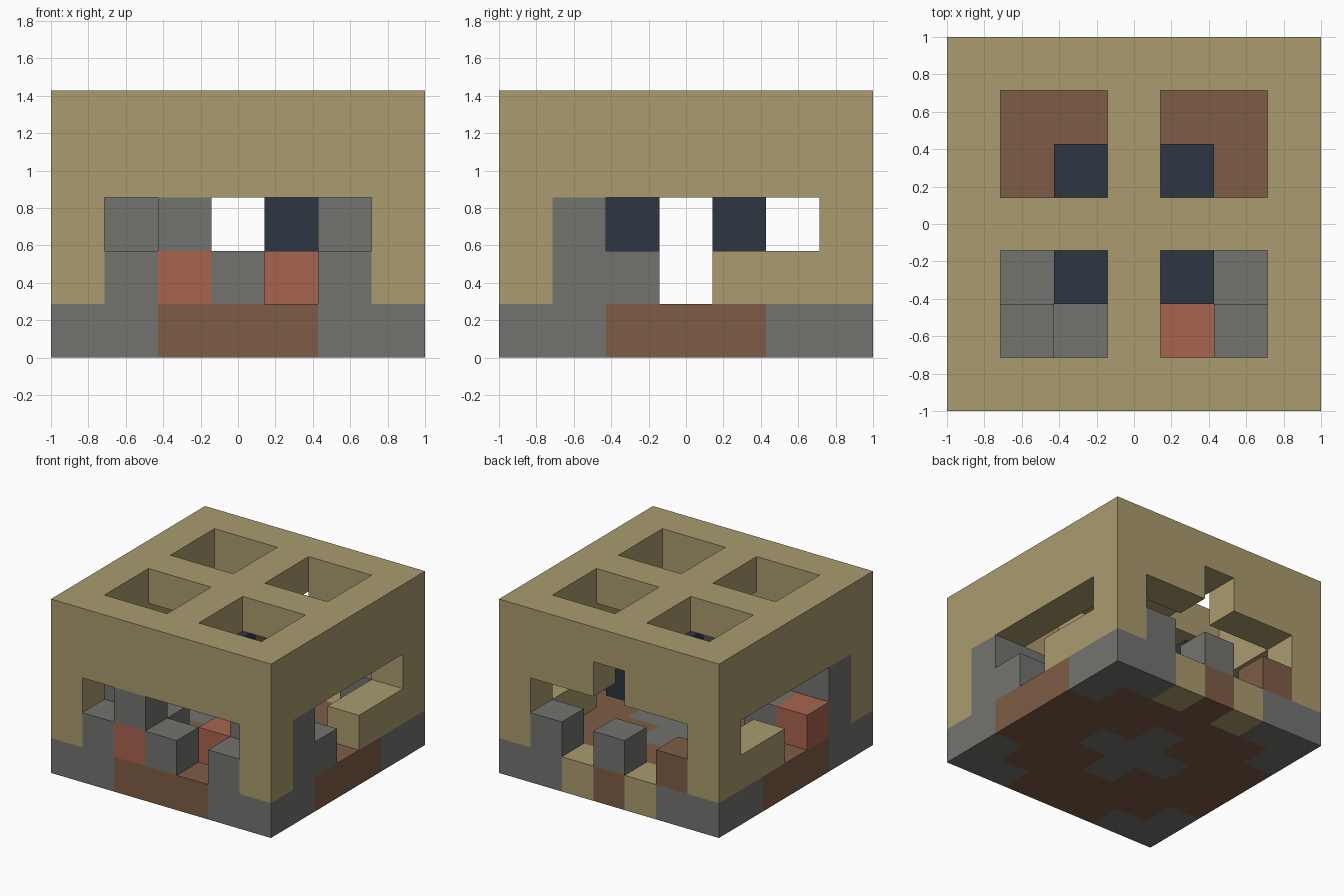
import bpy
import bmesh
from mathutils import Vector

N = 7               # cells along each side
CELL = 2 / N

default = bpy.data.objects.get("Cube")
if default:
    bpy.data.objects.remove(default, do_unlink=True)


def material(name, rgb):
    mat = bpy.data.materials.new(name)
    mat.use_nodes = True
    mat.diffuse_color = (*rgb, 1)
    bsdf = mat.node_tree.nodes["Principled BSDF"]
    bsdf.inputs["Base Color"].default_value = (*rgb, 1)
    bsdf.inputs["Roughness"].default_value = 0.9
    return mat


sand = material("sand", (0.402, 0.332, 0.156))
stone = material("stone grey", (0.171, 0.171, 0.159))
earth = material("earth brown", (0.209, 0.107, 0.061))
brick = material("brick red", (0.392, 0.127, 0.078))
navy = material("dark navy", (0.026, 0.037, 0.054))

parts = {}          # part name -> (material, cells)
filled = set()      # every occupied cell


def part(name, mat, cells):
    """Register a part; cells already taken by an earlier part are skipped."""
    own = set(cells) - filled
    filled.update(own)
    parts[name] = (mat, own)


def box(xs, ys, zs):
    return [(x, y, z) for x in xs for y in ys for z in zs]


def build(name, mat, cells):
    """Make one object from the exposed sides of its cells."""
    bm = bmesh.new()
    for cell in sorted(cells):
        centre = Vector(cell) + Vector((0.5, 0.5, 0.5)) - Vector((N / 2, N / 2, 0))
        for axis in range(3):
            for sign in (-1, 1):
                normal = Vector((0, 0, 0))
                normal[axis] = sign
                if tuple(int(c + n) for c, n in zip(cell, normal)) in filled:
                    continue
                u = Vector((0, 0, 0))
                u[(axis + 1) % 3] = 0.5
                v = normal.cross(u)
                mid = centre + normal / 2
                corners = (mid - u - v, mid + u - v, mid + u + v, mid - u + v)
                bm.faces.new([bm.verts.new(c * CELL) for c in corners])
    bmesh.ops.remove_doubles(bm, verts=bm.verts, dist=0.001)
    mesh = bpy.data.meshes.new(name)
    bm.to_mesh(mesh)
    bm.free()
    mesh.materials.append(mat)
    bpy.context.collection.objects.link(bpy.data.objects.new(name, mesh))


side = range(N)
last = N - 1
mid = N // 2

# Floor: stone corners and centre cross, sand insets at the back, earth elsewhere
part("floor_corners", stone, [c for c in box(side, side, [0])
                              if min(c[0], last - c[0]) + min(c[1], last - c[1]) <= 1])
part("floor_cross", stone, [c for c in box(side, side, [0])
                            if abs(c[0] - mid) + abs(c[1] - mid) <= 1])
part("floor_sand_insets", sand, box([2, 4], [last], [0]))
part("floor", earth, box(side, side, [0]))

# Corner pillars and low side walls
part("corner_pillars", sand, box([0, last], [0, last], [1, 2]))
part("low_side_walls", sand, box([0, last], [4, 5], [1]))

# Roof: upper wall ring with a notch at the back, then a cross-shaped grille
part("upper_wall", sand, [c for c in box(side, side, [3])
                          if (c[0] in (0, last) or c[1] in (0, last))
                          and c[:2] != (mid, last)])
part("roof_grille", sand, [c for c in box(side, side, [4])
                           if c[0] in (0, mid, last) or c[1] in (0, mid, last)])

# Tall stone blocks beside the front pillars
part("stone_piers", stone, box([0, 1, 5, last], [1], [1, 2]))
part("front_stone_block", stone, [(2, 0, 2)])

# Low stone, earth and brick rubble
part("front_stone_rubble", stone, box([1, 3, 5], [0], [1]))
part("inner_stone_rubble", stone, [(2, 1, 1), (1, 2, 1), (5, 2, 1), (6, 2, 1)])
part("back_stone_rubble", stone, box([3, 5], [last], [1]))
part("back_earth_block", earth, [(1, last, 1)])
part("brick_blocks", brick, [(2, 0, 1), (4, 1, 1), (0, 2, 1)])

# Four hanging dark blocks
part("dark_blocks", navy, box([2, 4], [2, 4], [2]))

for part_name, (mat, cells) in parts.items():
    build(part_name, mat, cells)
